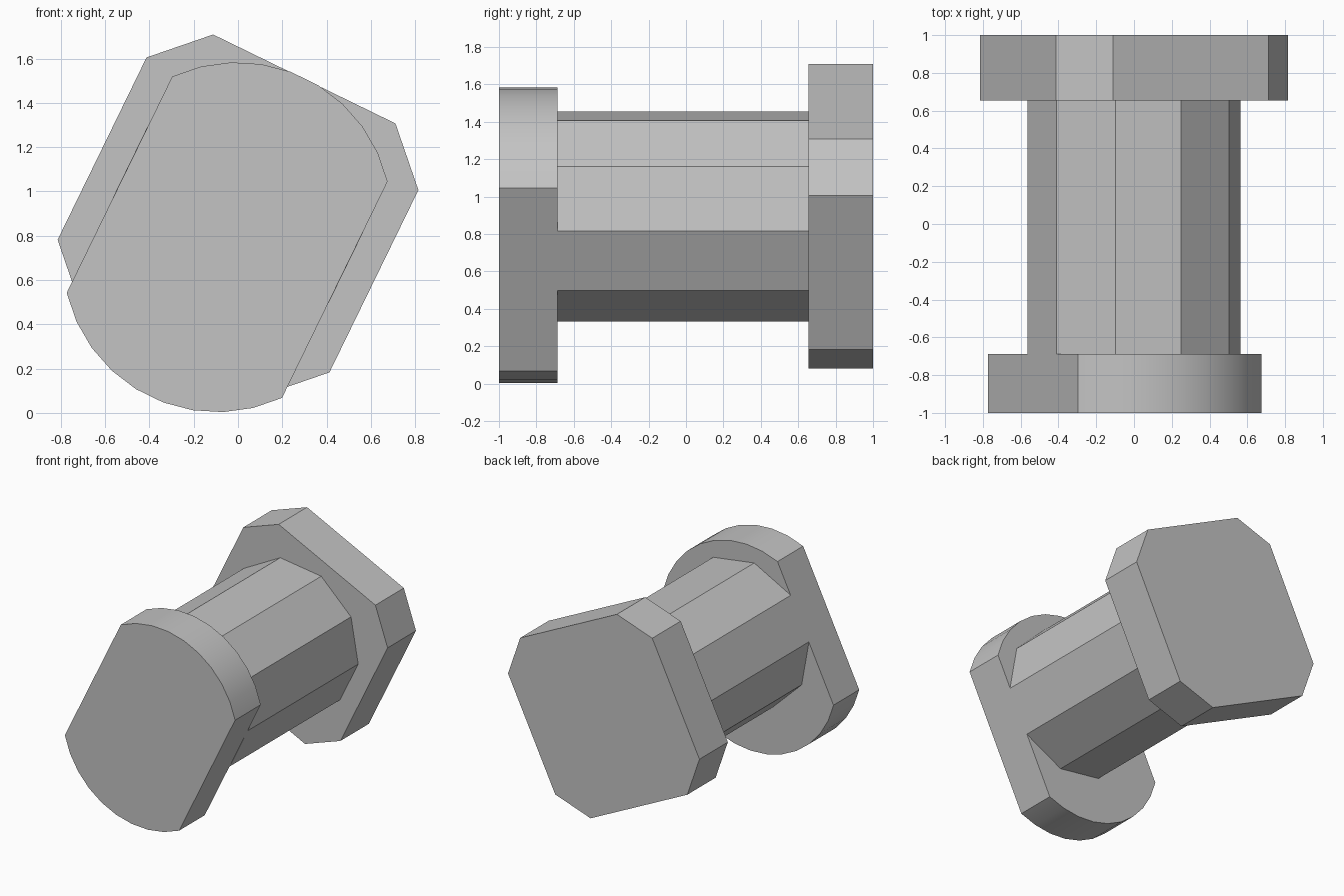
import bpy, bmesh
from math import radians, sin, cos, pi

cube = bpy.data.objects.get("Cube")
if cube:
    bpy.data.objects.remove(cube, do_unlink=True)

TILT = radians(26)      # lean of every profile about the bolt axis
AXIS_Z = 0.894          # height of the shaft axis

grey = bpy.data.materials.new("mid grey")
grey.use_nodes = True
colour = (0.55, 0.55, 0.55, 1)
grey.diffuse_color = colour
grey.node_tree.nodes["Principled BSDF"].inputs["Base Color"].default_value = colour


def prism(name, outline, y0, y1, shift=0.0, smooth=False):
    """Extrude a clockwise (x, z) outline from y0 to y1, then tilt it about y."""
    bm = bmesh.new()
    face = bm.faces.new([bm.verts.new((x, y0, z + shift)) for x, z in outline])
    ext = bmesh.ops.extrude_face_region(bm, geom=[face])["geom"]
    moved = [v for v in ext if isinstance(v, bmesh.types.BMVert)]
    bmesh.ops.translate(bm, verts=moved, vec=(0, y1 - y0, 0))
    bmesh.ops.recalc_face_normals(bm, faces=bm.faces)
    mesh = bpy.data.meshes.new(name)
    bm.to_mesh(mesh)
    bm.free()
    mesh.materials.append(grey)
    obj = bpy.data.objects.new(name, mesh)
    obj.location.z = AXIS_Z
    obj.rotation_euler.y = TILT
    bpy.context.collection.objects.link(obj)
    if smooth:
        bpy.ops.object.select_all(action="DESELECT")
        obj.select_set(True)
        bpy.context.view_layer.objects.active = obj
        bpy.ops.object.shade_smooth_by_angle(angle=radians(30))
    return obj


# Front head: two flat sides joined by rounded ends
radius, rise, half, steps = 0.698, 0.1025, radians(50.8), 9
angles = [-half + 2 * half * i / steps for i in range(steps + 1)]
top_arc = [(radius * sin(a), rise + radius * cos(a)) for a in angles]
head = top_arc + [(-x, -z) for x, z in top_arc]
prism("front_head", head, -1.0, -0.688, shift=-0.112, smooth=True)

# Ten-sided shaft, flush with the flat sides of the front head
shaft = [(0.57 * sin(2 * pi * i / 10), 0.57 * cos(2 * pi * i / 10)) for i in range(10)]
prism("shaft", shaft, -0.688, 0.655)

# Back plate: square with cut corners
side, cut = 0.683, 0.458
quarter = [(cut, side), (side, cut)]
plate = []
for _ in range(4):
    plate += quarter
    quarter = [(z, -x) for x, z in quarter]
prism("back_plate", plate, 0.655, 1.0)
